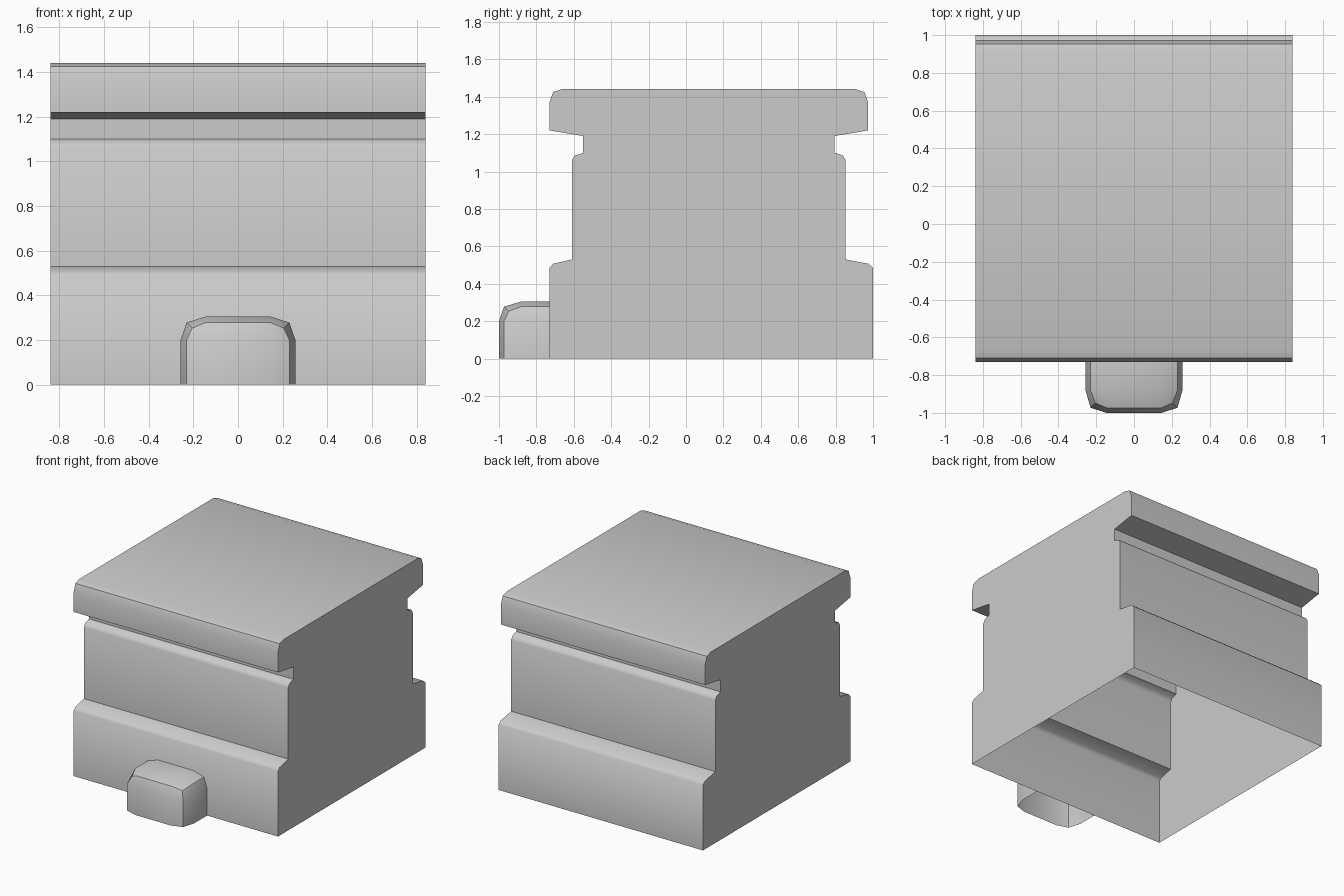
import bpy, bmesh
from math import radians
from itertools import product

cube = bpy.data.objects.get("Cube")
if cube:
    bpy.data.objects.remove(cube, do_unlink=True)

GREY = (0.6, 0.6, 0.6, 1.0)
stone = bpy.data.materials.new("stone_grey")
stone.use_nodes = True
stone.diffuse_color = GREY
stone.node_tree.nodes["Principled BSDF"].inputs["Base Color"].default_value = GREY


def finish(name, bm, angle):
    """Turn a bmesh into a shaded object."""
    bmesh.ops.recalc_face_normals(bm, faces=bm.faces)
    mesh = bpy.data.meshes.new(name)
    bm.to_mesh(mesh)
    bm.free()
    mesh.materials.append(stone)
    obj = bpy.data.objects.new(name, mesh)
    bpy.context.collection.objects.link(obj)
    bpy.ops.object.select_all(action="DESELECT")
    obj.select_set(True)
    bpy.context.view_layer.objects.active = obj
    bpy.ops.object.shade_smooth_by_angle(angle=radians(angle))
    return obj


# Wall: stepped profile (y, z) swept along x, open underneath
HALF_WIDTH = 0.84
front = [(-0.73, 0), (-0.73, 0.485), (-0.71, 0.507), (-0.61, 0.53),
         (-0.61, 1.06), (-0.595, 1.085), (-0.55, 1.10), (-0.55, 1.19),
         (-0.73, 1.22), (-0.73, 1.37), (-0.71, 1.425), (-0.665, 1.44)]
MID = 0.122
back = [(2 * MID - y, z) for y, z in reversed(front)]
# The rear footing stands a little further out
back[-3:] = [(0.975, 0.507), (1.0, 0.485), (1.0, 0)]
profile = front + back

bm = bmesh.new()
sides = [[bm.verts.new((x, y, z)) for y, z in profile]
         for x in (-HALF_WIDTH, HALF_WIDTH)]
for side in sides:
    bm.faces.new(side)
for i in range(len(profile) - 1):
    bm.faces.new((sides[0][i], sides[0][i + 1], sides[1][i + 1], sides[1][i]))
finish("wall_block", bm, 50)

# Loose stone: rounded box shell, open where it meets wall and ground
INSET = (0, 0, 0.027, 0.052)  # pull-in for faces, edges and corners


def stone_point(i, j, k):
    outer = (i in (0, 3), j == 0, k == 2)
    inset = INSET[sum(outer)]
    x = (0.257 - inset if outer[0] else 0.145) * (-1 if i < 2 else 1)
    y = -1.0 + inset if outer[1] else (-1.0, -0.88, -0.73)[j]
    z = 0.305 - inset if outer[2] else (0, 0.2)[k]
    return x, y, z


bm = bmesh.new()
grid = {p: bm.verts.new(stone_point(*p))
        for p in product(range(4), range(3), range(3))
        if p[0] in (0, 3) or p[1] == 0 or p[2] == 2}


def patch(make, columns, rows):
    for a, b in product(range(columns), range(rows)):
        bm.faces.new([grid[make(a + da, b + db)]
                      for da, db in ((0, 0), (1, 0), (1, 1), (0, 1))])


patch(lambda a, b: (a, 0, b), 3, 2)
patch(lambda a, b: (a, b, 2), 3, 2)
patch(lambda a, b: (0, a, b), 2, 2)
patch(lambda a, b: (3, a, b), 2, 2)
finish("front_stone", bm, 30)
